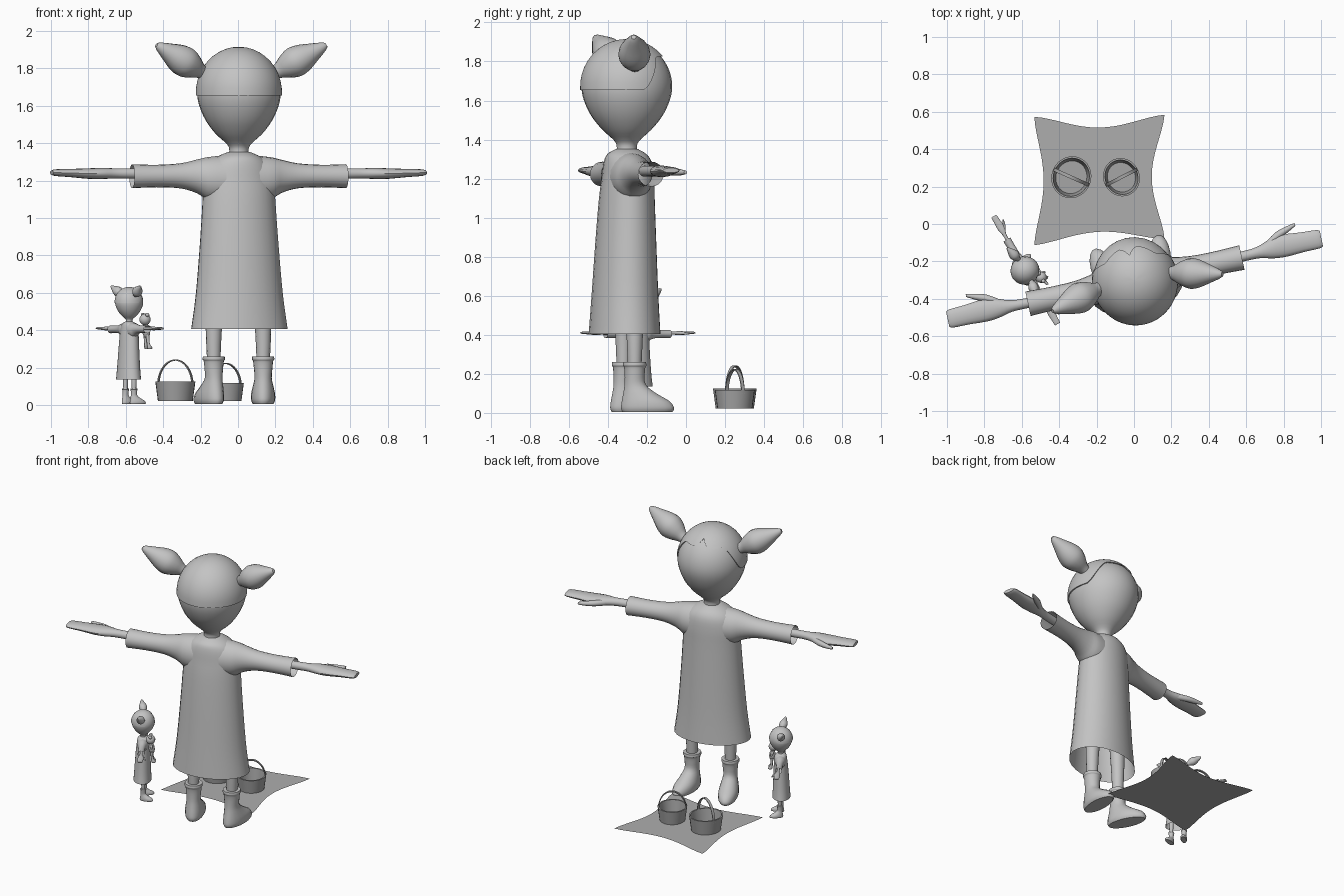
import bpy, bmesh, math
from mathutils import Matrix, Vector

if "Cube" in bpy.data.objects:
    bpy.data.objects.remove(bpy.data.objects["Cube"])


def material(name, v):
    m = bpy.data.materials.new(name)
    m.diffuse_color = (v, v, v, 1)
    m.use_nodes = True
    m.node_tree.nodes["Principled BSDF"].inputs["Base Color"].default_value = m.diffuse_color
    return m


GREY = material("light_grey", 0.55)
CLOTH = material("cloth_grey", 0.42)
WICKER = material("basket_grey", 0.38)
MIRROR = Matrix.Scale(-1, 4, (1, 0, 0))


def finish(name, bm, mat, angle=40):
    bmesh.ops.recalc_face_normals(bm, faces=bm.faces)
    me = bpy.data.meshes.new(name)
    bm.to_mesh(me)
    bm.free()
    me.materials.append(mat)
    for p in me.polygons:
        p.use_smooth = True
    me.set_sharp_from_angle(angle=math.radians(angle))
    ob = bpy.data.objects.new(name, me)
    bpy.context.collection.objects.link(ob)
    return ob


def skin(bm, rings, closed=True):
    n = len(rings[0])
    for a, b in zip(rings, rings[1:]):
        for i in range(n if closed else n - 1):
            j = (i + 1) % n
            bm.faces.new((a[i], a[j], b[j], b[i]))


def smooth_path(secs, k=3):
    # Catmull-Rom interpolation between cross-sections
    s = [Vector(q) for q in secs]
    out = []
    for i in range(len(s) - 1):
        a, b, c, d = s[max(i - 1, 0)], s[i], s[i + 1], s[min(i + 2, len(s) - 1)]
        for t in (j / k for j in range(k)):
            out.append(0.5 * (2 * b + (c - a) * t + (2 * a - 5 * b + 4 * c - d) * t * t
                              + (3 * b - a - 3 * c + d) * t ** 3))
    return out + [s[-1]]


def loft(name, secs, M, axis='z', mat=GREY, caps=(True, True), n=20, k=3):
    # sections: (x, y, z, r1, r2); rings lie across the chosen axis
    bm = bmesh.new()
    rings = []
    for x, y, z, r1, r2 in smooth_path(secs, k):
        ring = []
        for i in range(n):
            u = r1 * math.cos(2 * math.pi * i / n)
            v = r2 * math.sin(2 * math.pi * i / n)
            p = (x + u, y + v, z) if axis == 'z' else (x, y + u, z + v)
            ring.append(bm.verts.new(M @ Vector(p)))
        rings.append(ring)
    skin(bm, rings)
    for c, r in zip(caps, (rings[0], rings[-1])):
        if c:
            bm.faces.new(r)
    return finish(name, bm, mat)


def hair_cap(name, M, n=72, rows=10):
    bm = bmesh.new()
    grid = [[] for _ in range(rows + 1)]
    for i in range(n):
        a = 2 * math.pi * i / n
        deg = math.degrees(min(a, 2 * math.pi - a))
        t = min(max((82 - deg) / 36, 0), 1)
        edge = 1.655 + 0.17 * t * t * (3 - 2 * t) + 0.045 * max(0, 1 - deg / 14)
        p0 = math.asin((edge - 1.67) / 0.245)
        for j in range(rows + 1):
            p = p0 + (math.pi / 2 - 0.02 - p0) * j / rows
            r = math.cos(p)
            grid[j].append(bm.verts.new(M @ Vector((
                0.23 * r * math.sin(a), 0.24 * r * math.cos(a), 1.67 + 0.245 * math.sin(p)))))
    # small lip turned in to the head
    lip = [bm.verts.new(M @ (Matrix.Diagonal((0.95, 0.95, 1, 1)) @ (M.inverted() @ v.co)))
           for v in grid[0]]
    skin(bm, [lip] + grid)
    bm.faces.new(grid[-1])
    finish(name, bm, GREY)


def figure(who, M):
    # long dress body
    loft(who + "_dress", [(0, -.012, .405, .262, .18), (0, -.01, .6, .235, .168),
         (0, -.005, .9, .21, .152), (0, 0, 1.1, .197, .14), (0, .005, 1.2, .19, .132),
         (0, .005, 1.28, .165, .122), (0, 0, 1.325, .12, .1), (0, 0, 1.352, .06, .055)],
         M, caps=(False, True), n=28)
    # neck and head
    upper = [(0, 0, 1.67 + .235 * math.sin(t), .223 * math.cos(t), .233 * math.cos(t))
             for t in (0, .3, .6, .9, 1.2, 1.4, 1.55)]
    loft(who + "_head", [(0, 0, 1.33, .055, .055), (0, 0, 1.37, .052, .052),
         (0, 0, 1.40, .07, .07), (0, 0, 1.45, .125, .125), (0, 0, 1.52, .177, .182),
         (0, 0, 1.6, .212, .22)] + upper, M, n=28)
    hair_cap(who + "_hair", M)
    for side, S in (("right", M), ("left", M @ MIRROR)):
        # sleeve, open at the cuff
        loft(f"{who}_{side}_sleeve", [(.08, 0, 1.205, .11, .13), (.17, 0, 1.21, .1, .115),
             (.23, 0, 1.222, .08, .09), (.32, 0, 1.225, .066, .067), (.45, 0, 1.224, .063, .06),
             (.585, 0, 1.223, .067, .064)], S, 'x', caps=(True, False))
        # arm, flat hand and thumb
        loft(f"{who}_{side}_arm", [(.4, .005, 1.238, .028, .028), (.6, .005, 1.238, .027, .027),
             (.68, .008, 1.238, .032, .027), (.75, .012, 1.238, .052, .03),
             (.82, .014, 1.237, .06, .028), (.92, .012, 1.24, .053, .022),
             (1.0, .01, 1.242, .05, .018), (1.022, .01, 1.242, .042, .012)], S, 'x', n=16)
        loft(f"{who}_{side}_thumb", [(.72, .03, 1.236, .02, .02), (.79, .072, 1.234, .022, .02),
             (.85, .095, 1.232, .017, .016), (.9, .113, 1.232, .008, .009)], S, 'x', n=10)
        # bunched hair, a teardrop leaning outward and up
        d = Vector((.27, -.065, .15))
        T = S @ Matrix.Translation((.195, 0, 1.775)) @ d.to_track_quat('Z', 'Y').to_matrix().to_4x4()
        L = d.length
        loft(f"{who}_{side}_bunch", [(0, 0, L * a, r, r) for a, r in (
            (-.05, .03), (.08, .042), (.22, .066), (.38, .082), (.55, .075), (.75, .05),
            (.93, .026), (1, .012))], T, n=16)
        # leg and boot, toes turned out
        F = S @ Matrix.Translation((.135, 0.012, 0)) @ Matrix.Rotation(math.radians(-12), 4, 'Z')
        loft(f"{who}_{side}_leg", [(-.01, 0, .6, .052, .052), (0, 0, .4, .043, .043),
             (0, 0, .2, .034, .034)], F, n=14)
        loft(f"{who}_{side}_boot", [(0, .066, .005, .055, .13), (0, .066, .025, .064, .138),
             (0, .056, .06, .064, .124), (0, .026, .1, .055, .086), (0, .002, .145, .046, .055),
             (0, 0, .2, .05, .052), (0, 0, .235, .054, .056), (0, 0, .243, .06, .061),
             (0, 0, .26, .058, .059)], F, n=18)


def ball(name, loc, r, mat=GREY):
    bm = bmesh.new()
    bmesh.ops.create_uvsphere(bm, u_segments=14, v_segments=9, radius=1,
                              matrix=Matrix.Translation(loc) @ Matrix.Diagonal((*r, 1)))
    finish(name, bm, mat)


def basket(name, x, y, r, h, top, turn):
    z0 = 0.022
    M = Matrix.Translation((x, y, z0)) @ Matrix.Rotation(math.radians(turn), 4, 'Z')
    q, w = r * .87, .01
    # open bucket with wall thickness and floor
    loft(name, [(0, 0, 0, q, q * 1.07), (0, 0, h, r, r * 1.07), (0, 0, h, r - w, r * 1.07 - w),
                (0, 0, .01, q - w, q * 1.07 - w)], M, mat=WICKER, n=28, k=1)
    # flat hoop handle
    bm = bmesh.new()
    rings = []
    for i in range(25):
        a = math.pi * i / 24
        ring = []
        for dr, dy in ((0, -.009), (0, .009), (-.006, .009), (-.006, -.009)):
            R = r - .003 + dr
            ring.append(bm.verts.new(M @ Vector((
                R * math.cos(a), dy, h - .02 + (top - z0 - h + .02 + dr) * math.sin(a)))))
        rings.append(ring)
    skin(bm, rings)
    bm.faces.new(rings[0])
    bm.faces.new(rings[-1])
    finish(name + "_handle", bm, WICKER)


# large and small figures share one design
figure("adult", Matrix.Translation((0.005, -.303, 0)) @ Matrix.Rotation(math.radians(12.2), 4, 'Z'))
figure("child", Matrix.Translation((-.582, -.248, 0.003))
       @ Matrix.Rotation(math.radians(-59.4), 4, 'Z') @ Matrix.Scale(.328, 4))

# toy beside the child's chest
D = Matrix.Translation((-.497, -.285, .3)) @ Matrix.Rotation(math.radians(-59.4), 4, 'Z')
ball("toy_head", D @ Vector((0, 0, .157)), (.031, .031, .031))
loft("toy_body", [(0, .004, .135, .01, .01), (0, .006, .115, .02, .018),
                  (0, .008, .085, .023, .02), (0, .01, .062, .012, .011)], D, n=12)
for side, S in (("right", D), ("left", D @ MIRROR)):
    ball(f"toy_{side}_ear", S @ Vector((.024, 0, .182)), (.011, .011, .011))
    loft(f"toy_{side}_leg", [(.012, .008, .075, .01, .01), (.014, .012, .03, .008, .008),
                             (.015, .02, .008, .01, .015), (.015, .02, 0, .008, .013)], S, n=10)
    loft(f"toy_{side}_arm", [(.01, .006, .118, .01, .009), (.035, .008, .115, .008, .008),
                             (.052, .01, .113, .007, .007)], S, 'x', n=10)

# picnic blanket with edges curving inward
bm = bmesh.new()
N = 16
grid = []
for j in range(N + 1):
    v = j / N
    row = []
    for i in range(N + 1):
        u = i / N
        bu, bv = math.sin(math.pi * u) ** 1.5, math.sin(math.pi * v) ** 1.5
        x = (-.533 + .05 * bv) * (1 - u) + (.163 - .068 * bv) * u
        y = (-.113 + .033 * u + .055 * bu) * (1 - v) + (.573 + .011 * u - .063 * bu) * v
        row.append(bm.verts.new((x, y, .02)))
    grid.append(row)
skin(bm, grid, False)
finish("blanket", bm, CLOTH)

# two baskets on the blanket
basket("left_basket", -.335, .25, .106, .104, .243, -24)
basket("right_basket", -.067, .25, .097, .096, .225, 27)
